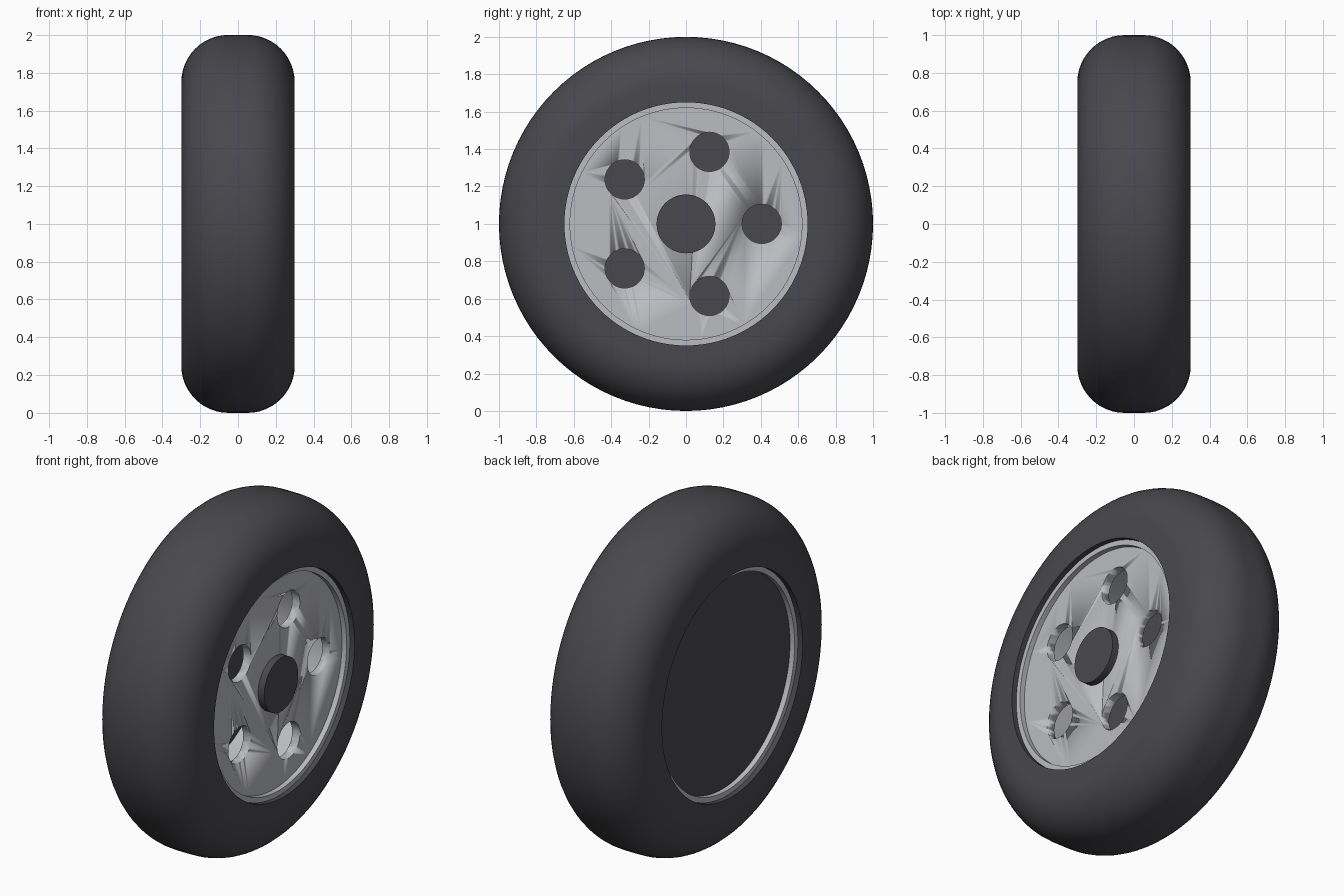
import bpy, bmesh, math
from mathutils import Matrix

if "Cube" in bpy.data.objects:
    bpy.data.objects.remove(bpy.data.objects["Cube"])

AXLE_Z = 1.0
SEG = 96


def material(name, rgb):
    m = bpy.data.materials.new(name)
    m.diffuse_color = (*rgb, 1.0)
    m.use_nodes = True
    m.node_tree.nodes["Principled BSDF"].inputs["Base Color"].default_value = m.diffuse_color
    return m


RUBBER = material("dark grey rubber", (0.066, 0.064, 0.073))
METAL = material("light grey metal", (0.500, 0.506, 0.530))


def finish(name, bm, mat):
    """Turn a bmesh into a smooth-shaded object with crisp edges."""
    bmesh.ops.recalc_face_normals(bm, faces=bm.faces)
    me = bpy.data.meshes.new(name)
    bm.to_mesh(me)
    bm.free()
    me.materials.append(mat)
    ob = bpy.data.objects.new(name, me)
    bpy.context.collection.objects.link(ob)
    ob.location.z = AXLE_Z
    bpy.ops.object.select_all(action='DESELECT')
    ob.select_set(True)
    bpy.context.view_layer.objects.active = ob
    bpy.ops.object.shade_smooth_by_angle(angle=math.radians(35))
    return ob


def ring(name, profile, mat):
    """Revolve a closed (x, radius) profile about the axle."""
    bm = bmesh.new()
    loops = []
    for i in range(SEG):
        a = 2 * math.pi * i / SEG
        loops.append([bm.verts.new((x, r * math.cos(a), r * math.sin(a)))
                      for x, r in profile])
    n = len(profile)
    for i in range(SEG):
        p, q = loops[i], loops[(i + 1) % SEG]
        for j in range(n):
            k = (j + 1) % n
            bm.faces.new((p[j], p[k], q[k], q[j]))
    return finish(name, bm, mat)


def disc(name, x0, x1, radius, mat, y=0.0, z=0.0, seg=SEG):
    """Solid cylinder along the axle direction from x0 to x1."""
    bm = bmesh.new()
    place = Matrix.Translation(((x0 + x1) / 2, y, z)) @ Matrix.Rotation(math.pi / 2, 4, 'Y')
    bmesh.ops.create_cone(bm, cap_ends=True, segments=seg, radius1=radius,
                          radius2=radius, depth=abs(x1 - x0), matrix=place)
    return finish(name, bm, mat)


# Tyre: rounded shoulders between straight sidewalls and a narrow flat tread
HALF, SHOULDER, BORE = 0.30, 0.25, 0.65
tyre_profile = [(-HALF, BORE), (HALF, BORE)]
for side, start in ((1, 0), (-1, 90)):
    for i in range(13):
        t = math.radians(start + 90 * i / 12)
        tyre_profile.append((side * (HALF - SHOULDER) + SHOULDER * math.cos(t),
                             1 - SHOULDER + SHOULDER * math.sin(t)))
ring("tyre", tyre_profile, RUBBER)

# Rim barrel, its ends form the thin lips set just inside the tyre
ring("rim_barrel", [(-0.27, 0.62), (0.27, 0.62), (0.27, 0.652), (-0.27, 0.652)], METAL)

# Wheel face with five round holes
face = disc("wheel_face", 0.19, 0.24, 0.622, METAL)
for i in range(5):
    a = 2 * math.pi * i / 5
    cutter = disc("hole_cutter", 0.10, 0.34, 0.105, METAL,
                  0.405 * math.cos(a), 0.405 * math.sin(a), 48)
    cut = face.modifiers.new("hole", 'BOOLEAN')
    cut.operation = 'DIFFERENCE'
    cut.solver = 'EXACT'
    cut.object = cutter
    bpy.context.view_layer.objects.active = face
    bpy.ops.object.modifier_apply(modifier=cut.name)
    bpy.data.objects.remove(cutter)

# Hub cap on the outer face and closing plate on the inner side
disc("hub_cap", 0.23, 0.28, 0.157, RUBBER, seg=64)
disc("back_plate", -0.24, -0.22, 0.622, RUBBER)
